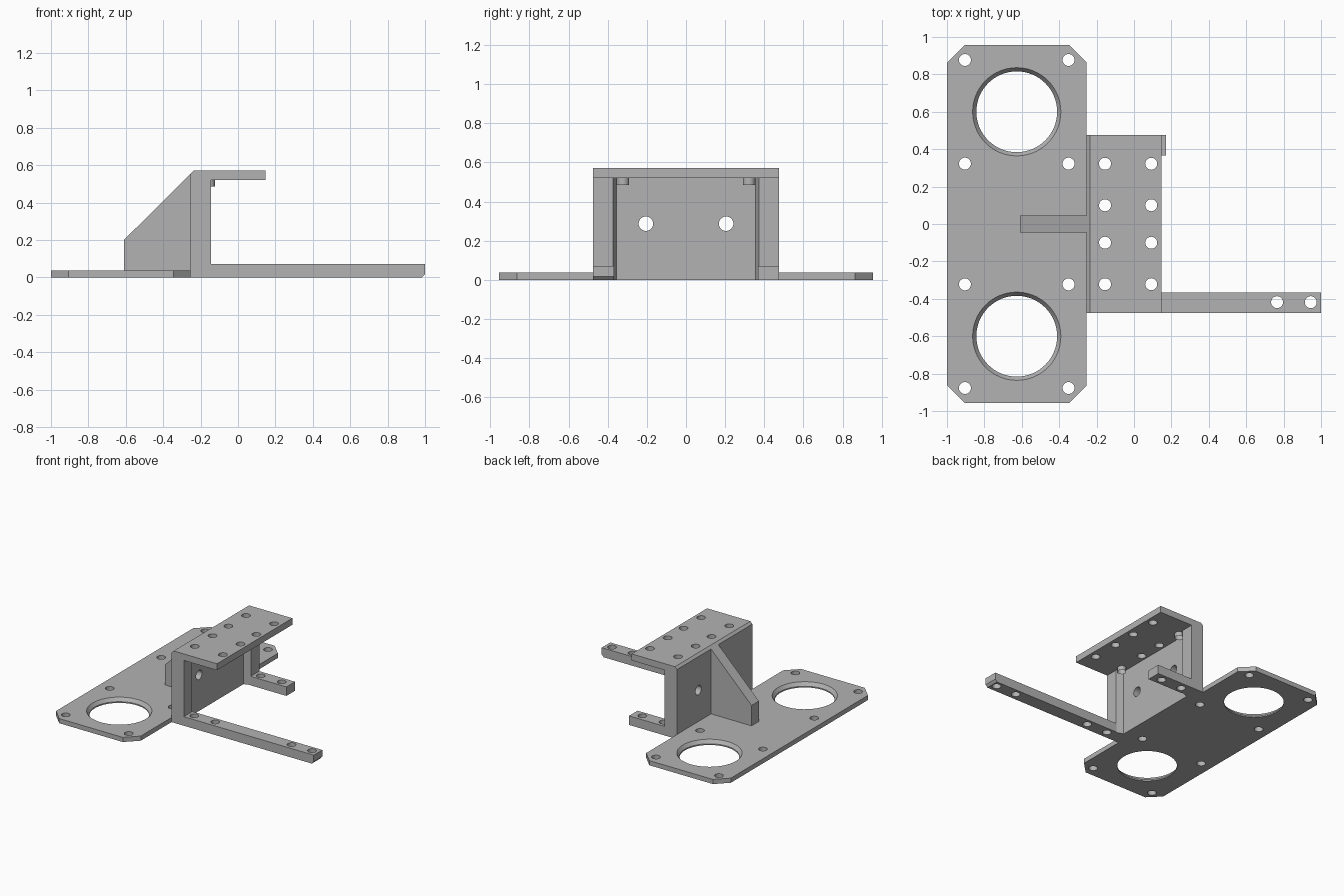
import bpy, bmesh
from mathutils import Matrix, Vector

cube = bpy.data.objects.get("Cube")
if cube:
    bpy.data.objects.remove(cube)

grey = bpy.data.materials.new("plain grey")
grey.use_nodes = True
COLOUR = (0.45, 0.45, 0.45, 1)
grey.diffuse_color = COLOUR
grey.node_tree.nodes["Principled BSDF"].inputs["Base Color"].default_value = COLOUR


def finish(name, bm):
    mesh = bpy.data.meshes.new(name)
    bm.to_mesh(mesh)
    bm.free()
    mesh.materials.append(grey)
    obj = bpy.data.objects.new(name, mesh)
    bpy.context.collection.objects.link(obj)
    return obj


def prism(name, outline, axis, low, high):
    """Extrude a 2D outline along z (outline is x, y) or y (outline is x, z)."""
    bm = bmesh.new()
    place = (lambda p: (p[0], p[1], low)) if axis == "z" else (lambda p: (p[0], low, p[1]))
    face = bm.faces.new([bm.verts.new(place(p)) for p in outline])
    new = bmesh.ops.extrude_face_region(bm, geom=[face])["geom"]
    shift = Vector((0, 0, high - low)) if axis == "z" else Vector((0, high - low, 0))
    bmesh.ops.translate(bm, vec=shift, verts=[v for v in new if isinstance(v, bmesh.types.BMVert)])
    bmesh.ops.recalc_face_normals(bm, faces=bm.faces)
    return finish(name, bm)


def rect(x0, x1, y0, y1):
    return [(x0, y0), (x1, y0), (x1, y1), (x0, y1)]


def drill(obj, holes, axis="Z"):
    """Cut round holes; each is (centre, low radius, high radius, length)."""
    bm = bmesh.new()
    for centre, r1, r2, length in holes:
        m = Matrix.Translation(centre)
        if axis == "X":
            m = m @ Matrix.Rotation(1.570796, 4, "Y")
        bmesh.ops.create_cone(bm, cap_ends=True, segments=64 if r1 > 0.1 else 32,
                              radius1=r1, radius2=r2, depth=length, matrix=m)
    cutter = finish("hole_cutter", bm)
    cutter.hide_render = True
    mod = obj.modifiers.new("holes", "BOOLEAN")
    mod.operation, mod.solver, mod.object = "DIFFERENCE", "EXACT", cutter
    bpy.context.view_layer.objects.active = obj
    bpy.ops.object.modifier_apply(modifier=mod.name)
    bpy.data.objects.remove(cutter)


def straight(points, z, r=0.032):
    return [((x, y, z), r, r, 0.3) for x, y in points]


BACK, INNER, FRONT = -0.253, -0.2, -0.145   # wall depth positions
HALF, TOP, UNDER = 0.475, 0.572, 0.52
BASE = 0.037
EYE_X, EYE_Y, PITCH = -0.627, 0.6, 0.277

# Base plate with clipped corners, two flared openings and eight screw holes
c, ex = 0.093, 0.956
base = prism("base_plate", [(-1, -ex + c), (-1 + c, -ex), (BACK - c, -ex), (BACK, -ex + c),
                            (BACK, ex - c), (BACK - c, ex), (-1 + c, ex), (-1, ex - c)], "z", 0, BASE)
drill(base, straight([(EYE_X + i * PITCH, s * EYE_Y + j * PITCH)
                      for s in (-1, 1) for i in (-1, 1) for j in (-1, 1)], 0))
drill(base, [((EYE_X, s * EYE_Y, 0), 0.216, 0.216, 0.3) for s in (-1, 1)])
drill(base, [((EYE_X, s * EYE_Y, BASE / 2 + 0.005), 0.216, 0.236, BASE - 0.01 + 0.0004)
             for s in (-1, 1)])

# Upright wall and top shelf in one bent profile
ch = 0.018
wall = prism("wall_and_shelf", [(BACK, 0), (INNER, 0), (INNER, UNDER), (0.147, UNDER),
                                (0.147, TOP), (BACK + ch, TOP), (BACK, TOP - ch)], "y", -HALF, HALF)
drill(wall, [((BACK, s * 0.205, 0.287), 0.037, 0.037, 0.3) for s in (-1, 1)], "X")
ROW = [(x, y) for x in (-0.155, 0.092) for y in (-0.322, -0.1, 0.1, 0.322)]
drill(wall, straight(ROW, 0.6))

# Slanted side flanges, and the thin sleeves under the two inner shelf holes
for side, s in (("right", -1), ("left", 1)):
    outline = [(INNER, s * 0.354), (FRONT, s * 0.373), (FRONT, s * HALF), (INNER, s * HALF)]
    prism(side + "_flange", outline, "z", 0, UNDER)
    bm = bmesh.new()
    bmesh.ops.create_cone(bm, cap_ends=False, segments=32, radius1=0.032, radius2=0.032,
                          depth=0.035, matrix=Matrix.Translation((-0.155, s * 0.322, 0.5025)))
    finish(side + "_hole_sleeve", bm)

# Triangular brace behind the wall
prism("brace", [(BACK, BASE), (-0.61, BASE), (-0.61, 0.2), (BACK, TOP - ch)], "y", -0.046, 0.046)

# Long and short mounting arms
long_arm = prism("long_arm", [(FRONT, 0), (0.983, 0), (1, 0.018), (1, 0.072), (FRONT, 0.072)],
                 "y", -HALF, -0.367)
drill(long_arm, straight([(x, -0.418) for x in (-0.093, 0.092, 0.765, 0.945)], 0))
short_arm = prism("short_arm", rect(FRONT, 0.17, 0, 0.072), "y", 0.367, HALF)
drill(short_arm, straight([(x, 0.418) for x in (-0.093, 0.092)], 0))

# Smooth the round holes while keeping the edges crisp
for obj in bpy.context.view_layer.objects:
    obj.select_set(obj.type == "MESH" and grey.name in obj.data.materials)
bpy.context.view_layer.objects.active = base
bpy.ops.object.shade_smooth_by_angle(angle=0.5)
